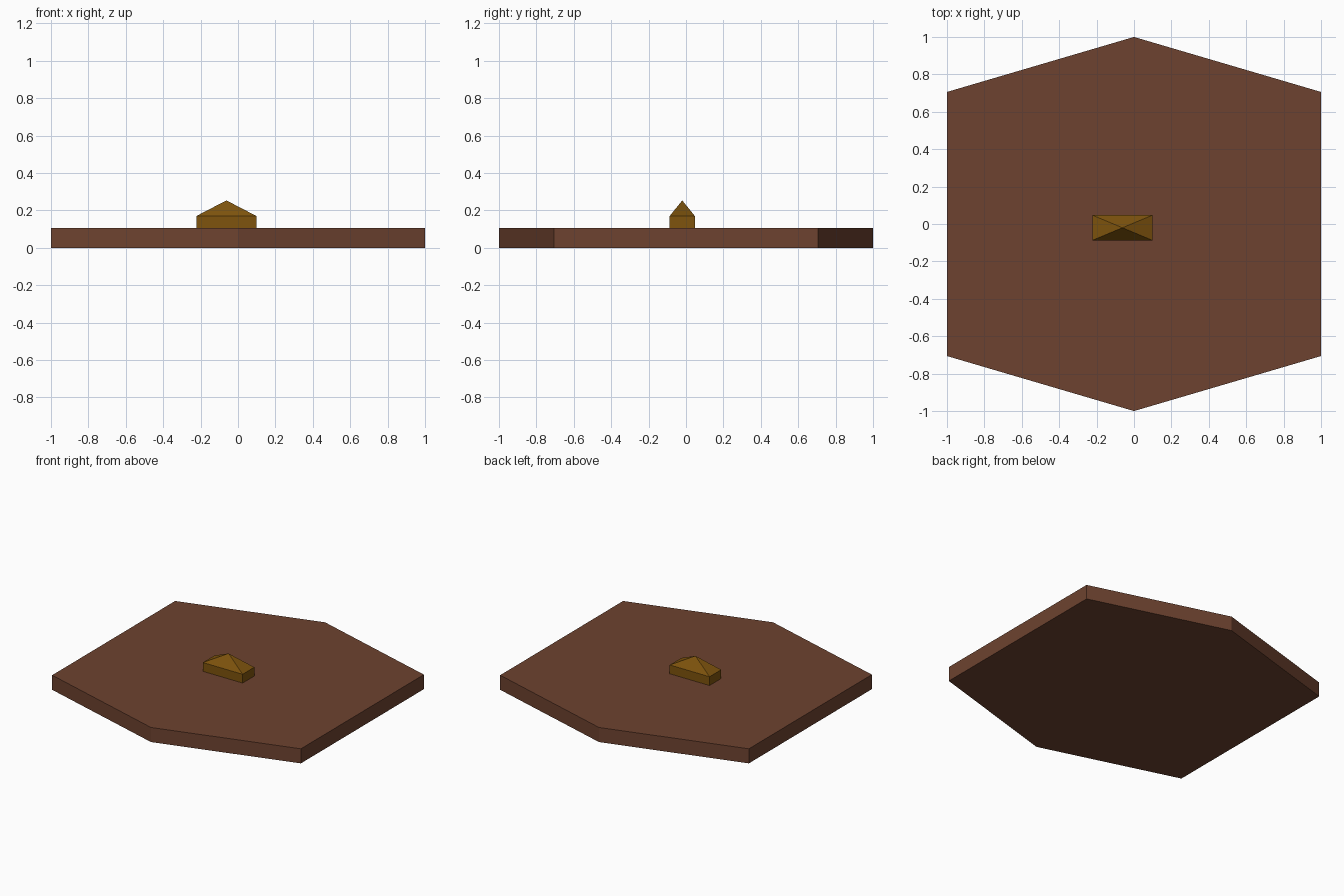
import bpy
import bmesh

if "Cube" in bpy.data.objects:
    bpy.data.objects.remove(bpy.data.objects["Cube"])


def material(name, rgb):
    m = bpy.data.materials.new(name)
    m.diffuse_color = (*rgb, 1.0)
    m.use_nodes = True
    m.node_tree.nodes["Principled BSDF"].inputs["Base Color"].default_value = m.diffuse_color
    return m


def build(name, outline, z0, z1, mat, apex=None):
    """Extrude an outline from z0 to z1, closed flat or with faces rising to an apex."""
    bm = bmesh.new()
    low = [bm.verts.new((x, y, z0)) for x, y in outline]
    high = [bm.verts.new((x, y, z1)) for x, y in outline]
    tip = bm.verts.new(apex) if apex else None
    n = len(outline)
    bm.faces.new(low[::-1])
    for i in range(n):
        j = (i + 1) % n
        bm.faces.new((low[i], low[j], high[j], high[i]))
        if tip:
            bm.faces.new((high[i], high[j], tip))
    if not tip:
        bm.faces.new(high)
    bmesh.ops.recalc_face_normals(bm, faces=bm.faces)
    mesh = bpy.data.meshes.new(name)
    bm.to_mesh(mesh)
    bm.free()
    mesh.materials.append(mat)
    obj = bpy.data.objects.new(name, mesh)
    bpy.context.collection.objects.link(obj)
    return obj


brown = material("earth brown", (0.155, 0.055, 0.029))
gold = material("dark gold", (0.21, 0.088, 0.004))

# Six-sided ground tile
half = [(1, -0.706), (1, 0.706), (0, 1)]
build("hex_tile", half + [(-x, -y) for x, y in half], 0.0, 0.106, brown)

# Small block with a pyramid roof
x0, x1, y0, y1 = -0.222, 0.098, -0.087, 0.047
build("hut", [(x0, y0), (x1, y0), (x1, y1), (x0, y1)], 0.106, 0.17, gold,
      apex=((x0 + x1) / 2, (y0 + y1) / 2, 0.253))
